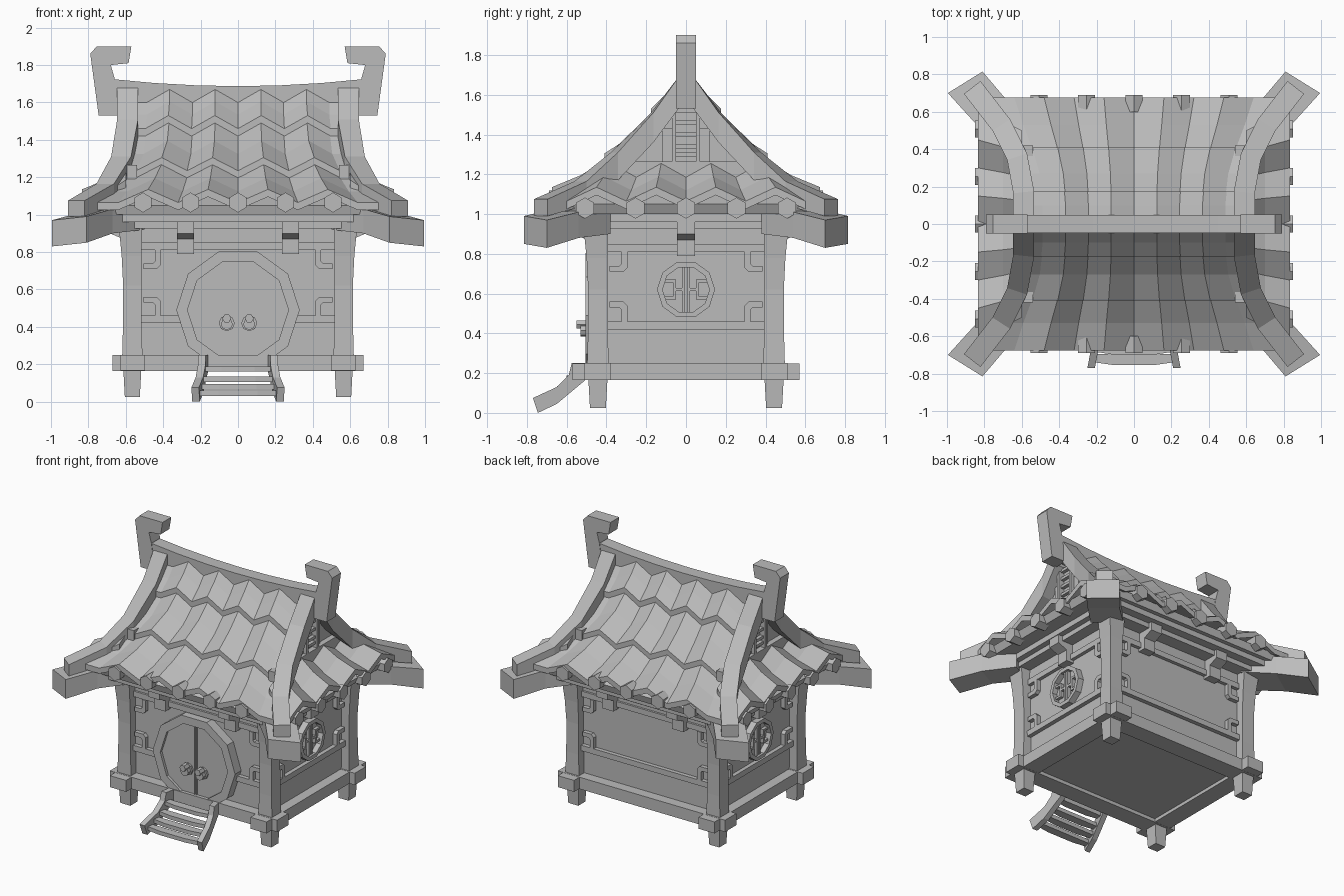
import bpy, bmesh, math
from mathutils import Vector

if "Cube" in bpy.data.objects:
    bpy.data.objects.remove(bpy.data.objects["Cube"])

grey = bpy.data.materials.new("stone_grey")
grey.diffuse_color = (0.5, 0.5, 0.5, 1)
grey.use_nodes = True
grey.node_tree.nodes["Principled BSDF"].inputs["Base Color"].default_value = grey.diffuse_color


def finish(name, bm):
    bmesh.ops.recalc_face_normals(bm, faces=bm.faces)
    me = bpy.data.meshes.new(name)
    bm.to_mesh(me)
    bm.free()
    me.materials.append(grey)
    ob = bpy.data.objects.new(name, me)
    bpy.context.collection.objects.link(ob)
    return ob


def loft(name, rings, closed=False):
    """Skin a list of equal-length point rings, capped unless closed."""
    bm = bmesh.new()
    vs = [[bm.verts.new(p) for p in r] for r in rings]
    n = len(vs[0])
    for a, b in zip(vs, vs[1:] + vs[:1] if closed else vs[1:]):
        for i in range(n):
            bm.faces.new((a[i], a[(i + 1) % n], b[(i + 1) % n], b[i]))
    if not closed:
        bm.faces.new(vs[0])
        bm.faces.new(vs[-1])
    return finish(name, bm)


def rect(x0, x1, y0, y1):
    return [(x0, y0), (x1, y0), (x1, y1), (x0, y1)]


def box(name, x, y, z):
    return loft(name, [[(a, b, c) for a, b in rect(*x, *y)] for c in z])


def frame(side):
    """Map (along wall, outward, up) to world space for each side."""
    return {"front": lambda u, d, z: (u, -d, z), "back": lambda u, d, z: (-u, d, z),
            "right": lambda u, d, z: (d, u, z), "left": lambda u, d, z: (-d, -u, z)}[side]


def plate(name, f, pts, d0, d1):
    return loft(name, [[f(u, d, z) for u, z in pts] for d in (d0, d1)])


def ngon(n, r, cu=0, cz=0, turn=0):
    return [(cu + r * math.cos(turn + math.tau * i / n), cz + r * math.sin(turn + math.tau * i / n))
            for i in range(n)]


def ring(name, f, n, r0, r1, cz, d0, d1):
    sec = [(r0, d0), (r1, d0), (r1, d1), (r0, d1)]
    loft(name, [[f(r * math.cos(t), d, cz + r * math.sin(t)) for r, d in sec]
                for t in (math.tau * i / n for i in range(n))], True)


# ---- base: crossing beams, feet, floor, flared posts
for s in (-1, 1):
    box("base_beam_long", (-.67, .67), (s * .445 - .065, s * .445 + .065), (.165, .25))
    box("base_beam_short", (s * .563 - .065, s * .563 + .065), (-.57, .57), (.166, .249))
    for t in (-1, 1):
        cx, cy = s * .565, t * .443
        loft("foot", [[(cx + a * h, cy + b * h, z) for a, b in rect(-1, 1, -1, 1)]
                      for z, h in ((.025, .04), (.17, .048))])
        loft("corner_post", [[(cx + s * o + a * h, cy + t * o + b * h, z) for a, b in rect(-1, 1, -1, 1)]
                             for z, h, o in ((.25, .054, 0), (.4, .05, 0), (.62, .049, 0),
                                             (.78, .053, .004), (.93, .062, .01))])
box("floor", (-.52, .52), (-.4, .4), (.19, .24))
box("wall_core", (-.555, .555), (-.435, .435), (.24, .98))

# ---- walls: rails, corner brackets, eave hooks
hook = [(.09, 0), (.09, .08), (.07, .1), (0, .1), (0, .07), (.05, .07), (.06, .06), (.06, 0)]
for side in ("front", "back", "right", "left"):
    f = frame(side)
    long = side in ("front", "back")
    half, wall = (.52, .435) if long else (.4, .555)
    for z0, z1, d in ((.42, .46, .03), (.81, .85, .025), (.85, .93, .01)):
        plate("wall_rail", f, rect(-half, half, z0, z1), wall - .02, wall + d)
    for s in (-1, 1):
        for z, v in ((.46, 1), (.81, -1)):
            plate("corner_bracket", f, [(s * (half - .015 - u), z + v * w) for u, w in hook],
                  wall - .02, wall + .03)
    for u in ((-.28, .28) if long else (0,)):
        prof = [(-.02, .79), (.06, .79), (.06, .87), (.13, .9), (.13, 1.0), (-.02, 1.0)]
        loft("eave_hook", [[f(u + w, wall + d, z) for d, z in prof] for w in (-.045, .045)])

# ---- round door with knobs
f = frame("front")
ring("door_frame", f, 10, .27, .33, .49, .42, .505)
plate("door_panel", f, ngon(10, .28, 0, .49), .42, .485)
for s in (-1, 1):
    plate("door_edge", f, rect(*sorted((s * .003, s * .013)), .25, .745), .48, .491)
    plate("knob_plate", f, ngon(8, .043, s * .06, .42), .48, .50)
    plate("knob_ring", f, ngon(8, .032, s * .06, .415), .50, .53)
    plate("knob", f, ngon(6, .024, s * .06, .445), .50, .55)

# ---- round side windows
for side in ("right", "left"):
    f = frame(side)
    ring("window_frame", f, 10, .118, .146, .62, .54, .60)
    plate("window_back", f, ngon(10, .12, 0, .62), .54, .562)
    for s in (-1, 1):
        for u0, u1, z0, z1 in ((.004, .02, .505, .735), (.05, .065, .57, .67), (.05, .105, .655, .67),
                               (.05, .105, .57, .585), (.02, .05, .612, .628)):
            plate("window_bar", f, rect(*sorted((s * u0, s * u1)), z0, z1), .55, .585)

# ---- steps
rail = [(.50, .25), (.575, .25), (.59, .19), (.65, .13), (.77, .075), (.745, 0), (.65, .045), (.56, .12), (.50, .17)]
for s in (-1, 1):
    loft("stair_rail", [[(s * (k + .19 * (y - .5)), -y, z) for y, z in rail] for k in (.158, .198)])
for y, z in ((.565, .175), (.615, .12), (.665, .08), (.72, .045)):
    w = .165 + .19 * (y - .5)
    bow = [(-w, -y + .025), (-w, -y - .02), (-w / 2, -y - .035), (w / 2, -y - .035), (w, -y - .02), (w, -y + .025)]
    loft("stair_tread", [[(a, b, z + c) for a, b in bow] for c in (-.014, .014)])

# ---- roof body: stepped eaves, hipped skirt, gabled core
box("eave_ledge_lower", (-.65, .65), (-.54, .54), (.925, .96))
box("eave_ledge_upper", (-.69, .69), (-.6, .6), (.96, 1.005))
loft("roof_skirt", [[(a, b, z) for a, b in rect(-x, x, -y, y)]
                    for x, y, z in ((.79, .63, 1.0), (.815, .645, 1.05), (.62, .43, 1.16))])
core = [(.62, 1.02), (.4, 1.18), (.15, 1.41), (.04, 1.6)]
core += [(-y, z) for y, z in reversed(core)]
loft("gable_core", [[(x, y, z) for y, z in core] for x in (-.56, .56)])


def tiles(name, f, rows, n):
    """Pleated tile course; each row is (half width, outward, valley height)."""
    bm = bmesh.new()
    grid = []
    for w, d, z in rows:
        grid.append([bm.verts.new(f(k * w / n, d, z + (.07 if k % 2 and abs(k) < n else 0)))
                     for k in range(-n, n + 1)])
    for a, b in zip(grid, grid[1:]):
        for i in range(2 * n):
            bm.faces.new((a[i], a[i + 1], b[i + 1], b[i]))
    low = bmesh.ops.extrude_face_region(bm, geom=bm.faces[:], use_keep_orig=True)
    for v in low["geom"]:
        if isinstance(v, bmesh.types.BMVert):
            v.co.z -= .04
    finish(name, bm)


# ---- tile courses and round tile ends
for side in ("front", "back"):
    f = frame(side)
    tiles("tile_course_top", f, [(.61, .03, 1.62), (.61, .1, 1.535), (.62, .175, 1.46)], 5)
    tiles("tile_course_middle", f, [(.61, .14, 1.45), (.63, .27, 1.325), (.68, .41, 1.235)], 5)
    tiles("tile_course_bottom", f, [(.67, .38, 1.215), (.74, .53, 1.125), (.80, .675, 1.065)], 5)
    for i in range(-2, 3):
        plate("tile_end", f, ngon(6, .053, i * .254, 1.065, math.pi / 6), .6, .69)
for side in ("right", "left"):
    f = frame(side)
    tiles("side_tiles", f, [(.5, .6, 1.185), (.55, .7, 1.12), (.6, .835, 1.065)], 4)
    for i in range(-2, 3):
        plate("tile_end", f, ngon(6, .053, i * .254, 1.03, math.pi / 6), .76, .85)
    # gable base beam and lattice
    plate("gable_beam", f, rect(-.42, .42, 1.18, 1.265), .54, .6)
    for s in (-1, 1):
        plate("gable_post", f, rect(*sorted((s * .05, s * .07)), 1.26, 1.55), .55, .6)
        plate("gable_board", f, rect(*sorted((s * .07, s * .12)), 1.26, 1.43), .55, .575)
    for z in (1.3, 1.34, 1.4, 1.46, 1.52):
        plate("gable_slat", f, rect(-.06, .06, z - .01, z + .01), .55, .585)

# ---- curved hip beams and heavy corner beams
path = [Vector(p) for p in ((.59, .03, 1.70), (.59, .17, 1.51), (.625, .36, 1.31), (.71, .53, 1.165), (.865, .73, 1.075))]
high = (.16, .15, .14, .12, .085)
for sx in (-1, 1):
    for sy in (-1, 1):
        rings = []
        for i, p in enumerate(path):
            t = path[min(i + 1, 4)] - path[max(i - 1, 0)]
            side = Vector((t.y, -t.x, 0)).normalized() * .056
            rings.append([(sx * q.x, sy * q.y, q.z) for q in
                          (p + side, p - side, p - side - Vector((0, 0, high[i])), p + side - Vector((0, 0, high[i])))])
        loft("hip_beam", rings)
        ends = [((.69, .38), (.50, .49), 1.03, .91), ((.85, .54), (.67, .65), 1.01, .89), ((.995, .70), (.81, .815), .97, .84)]
        loft("corner_beam", [[(sx * x, sy * y, z) for (x, y), z in
                              ((a, z1), (b, z1 + .02), (b, z0 + .01), (a, z0 - .01))] for a, b, z1, z0 in ends])

# ---- sagging ridge beam with upturned horns
top = [(x, 1.687 + .075 * (abs(x) / .67) ** 2 * .5) for x in (-.67, -.45, -.22, 0, .22, .45, .67)]
loft("ridge_beam", [[(x, y, z) for x, z in top + [(.67, 1.56), (-.67, 1.56)]] for y in (-.047, .047)])
horn = [(.79, 1.86), (.755, 1.9), (.57, 1.9), (.585, 1.81), (.68, 1.8), (.66, 1.73), (.63, 1.53), (.745, 1.53)]
for s in (-1, 1):
    loft("ridge_horn", [[(s * x, y, z) for x, z in horn] for y in (-.05, .05)])
